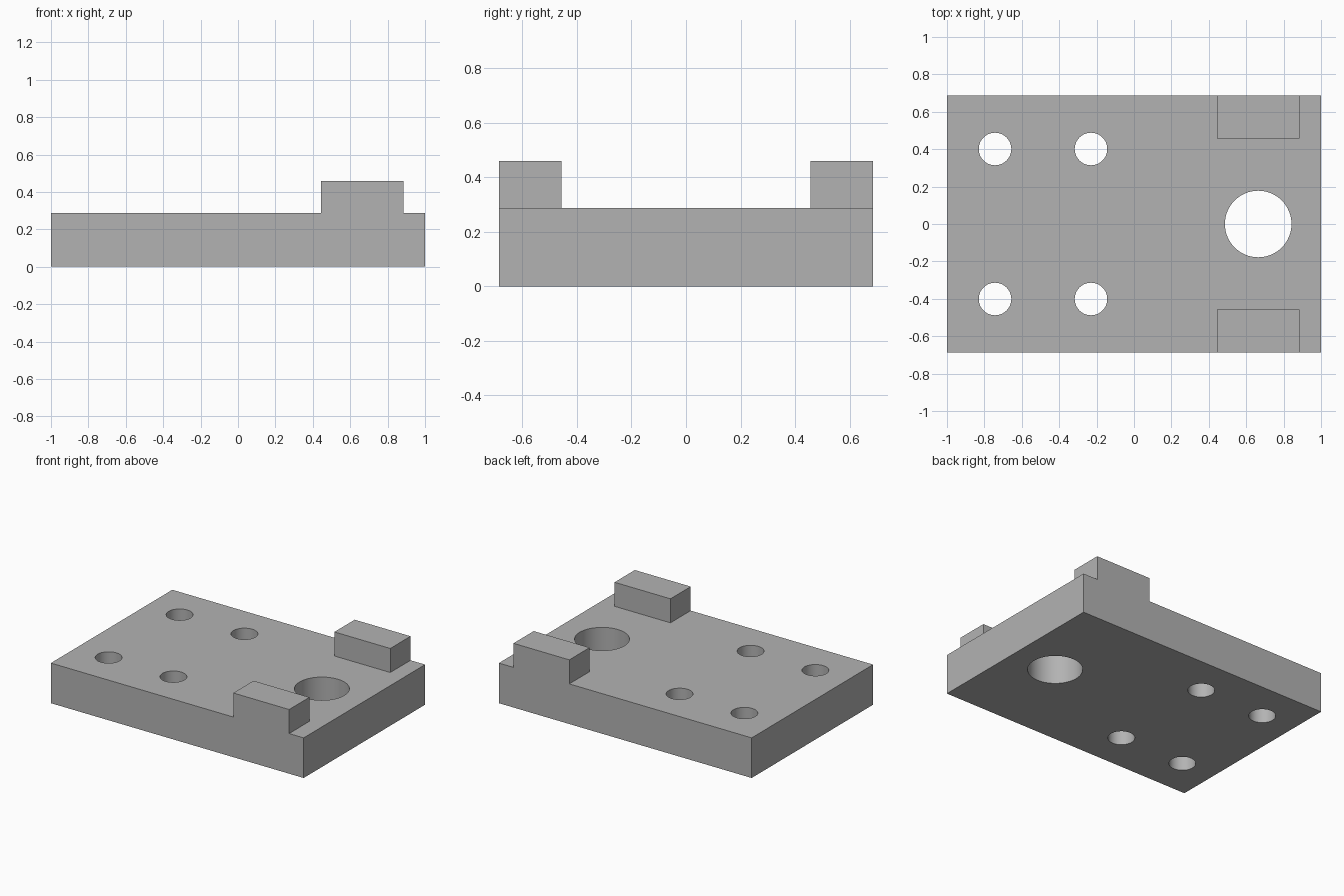
import bpy
import math

cube = bpy.data.objects.get("Cube")
if cube:
    bpy.data.objects.remove(cube, do_unlink=True)

LENGTH, WIDTH, THICK, TOP = 2.0, 1.372, 0.287, 0.459
LUG_X, LUG_INNER = (0.443, 0.885), 0.457

grey = bpy.data.materials.new("machined grey")
grey.use_nodes = True
GREY = (0.45, 0.45, 0.45, 1)
grey.diffuse_color = GREY
grey.node_tree.nodes["Principled BSDF"].inputs["Base Color"].default_value = GREY


def box(name, low, high):
    centre = [(a + b) / 2 for a, b in zip(low, high)]
    bpy.ops.mesh.primitive_cube_add(size=1, location=centre)
    obj = bpy.context.object
    obj.name = name
    obj.scale = [b - a for a, b in zip(low, high)]
    bpy.ops.object.transform_apply(location=True, rotation=False, scale=True)
    obj.data.materials.append(grey)
    return obj


def cylinder(name, x, y, radius):
    bpy.ops.mesh.primitive_cylinder_add(vertices=64, radius=radius, depth=1, location=(x, y, THICK / 2))
    obj = bpy.context.object
    obj.name = name
    obj.data.materials.append(grey)
    return obj


def combine(target, tool, operation):
    mod = target.modifiers.new(operation.lower(), "BOOLEAN")
    mod.operation = operation
    mod.solver = "EXACT"
    mod.object = tool
    bpy.context.view_layer.objects.active = target
    bpy.ops.object.modifier_apply(modifier=mod.name)
    bpy.data.objects.remove(tool, do_unlink=True)


# Base plate
plate = box("mounting_plate", (-LENGTH / 2, -WIDTH / 2, 0), (LENGTH / 2, WIDTH / 2, THICK))

# Raised lugs, flush with the long sides
for side in (-1, 1):
    y_low, y_high = sorted((side * LUG_INNER, side * WIDTH / 2))
    lug = box("lug", (LUG_X[0], y_low, THICK / 2), (LUG_X[1], y_high, TOP))
    combine(plate, lug, "UNION")

# Four bolt holes and the large bore
for x in (-0.743, -0.23):
    for y in (-0.401, 0.401):
        combine(plate, cylinder("bolt_hole", x, y, 0.087), "DIFFERENCE")
combine(plate, cylinder("bore", 0.664, 0, 0.178), "DIFFERENCE")

# Smooth hole walls, crisp edges
bpy.ops.object.select_all(action="DESELECT")
plate.select_set(True)
bpy.context.view_layer.objects.active = plate
bpy.ops.object.shade_smooth_by_angle(angle=math.radians(30))
